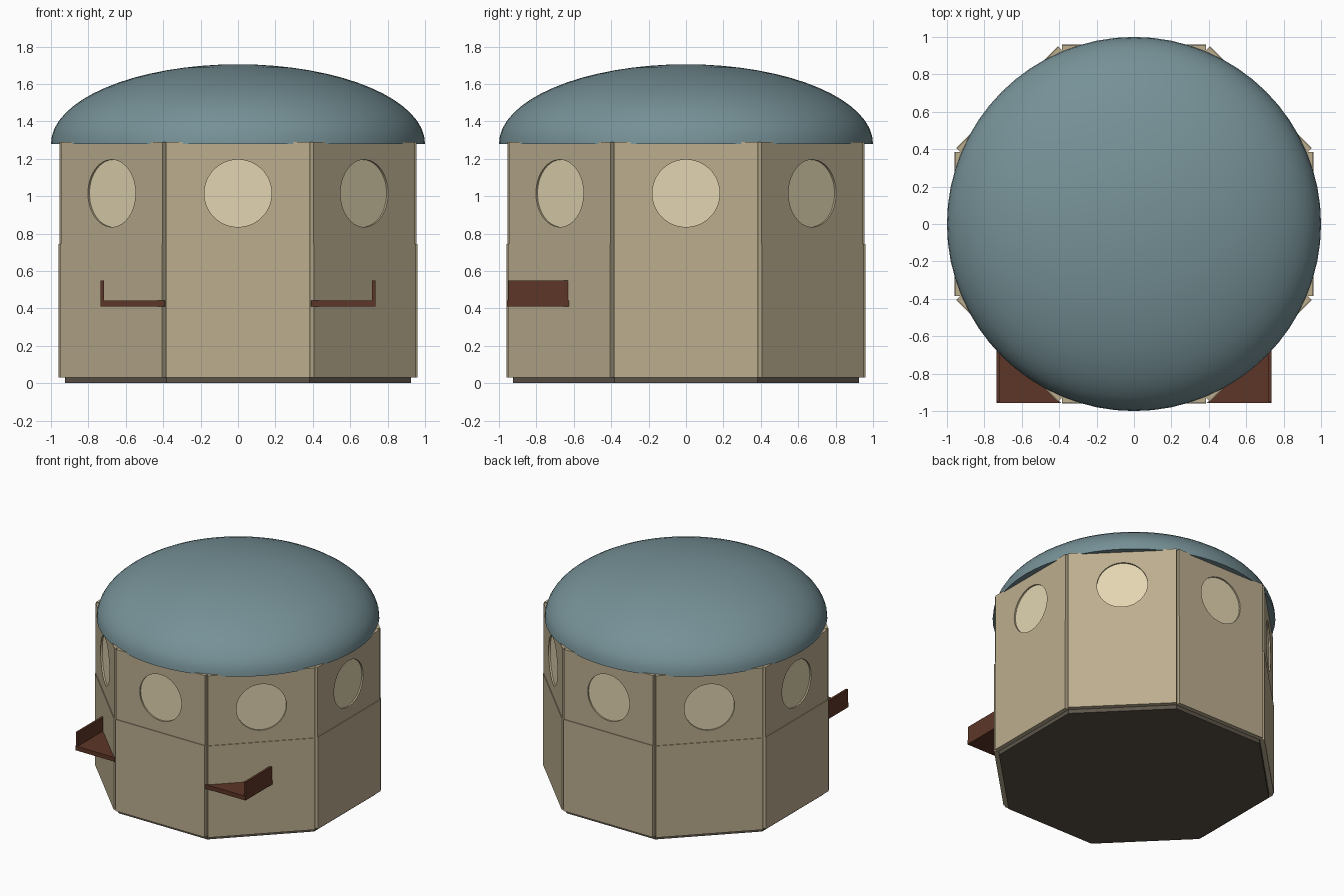
import bpy, bmesh, math
from mathutils import Matrix

cube = bpy.data.objects.get("Cube")
if cube:
    bpy.data.objects.remove(cube, do_unlink=True)


def material(name, rgb):
    """Flat material from 0-255 sRGB values."""
    color = [((c / 255 + 0.055) / 1.055) ** 2.4 for c in rgb] + [1]
    mat = bpy.data.materials.new(name)
    mat.use_nodes = True
    mat.diffuse_color = color
    mat.node_tree.nodes["Principled BSDF"].inputs["Base Color"].default_value = color
    return mat


WALL = material("sand wall", (188, 174, 143))
WINDOW = material("pale window", (226, 213, 177))
ROOF = material("slate blue roof", (118, 145, 151))
BASE = material("dark base", (92, 84, 73))
WOOD = material("dark wood", (93, 54, 39))


def finish(bm, name, mat, turn=0):
    bmesh.ops.recalc_face_normals(bm, faces=bm.faces)
    mesh = bpy.data.meshes.new(name)
    bm.to_mesh(mesh)
    bm.free()
    mesh.materials.append(mat)
    obj = bpy.data.objects.new(name, mesh)
    obj.rotation_euler.z = turn
    bpy.context.collection.objects.link(obj)
    return obj


def loop(bm, points):
    verts = [bm.verts.new(p) for p in points]
    return [bm.edges.new((a, b)) for a, b in zip(verts, verts[1:] + verts[:1])]


def solid(loops, depth, name, mat, turn=0):
    """Fill closed outlines (inner ones become holes) and extrude them."""
    bm = bmesh.new()
    edges = [e for points in loops for e in loop(bm, points)]
    bmesh.ops.triangle_fill(bm, edges=edges, use_beauty=True)
    ext = bmesh.ops.extrude_face_region(bm, geom=bm.faces[:])
    moved = [v for v in ext["geom"] if isinstance(v, bmesh.types.BMVert)]
    bmesh.ops.translate(bm, verts=moved, vec=depth)
    bmesh.ops.dissolve_limit(bm, angle_limit=0.01, verts=bm.verts, edges=bm.edges)
    return finish(bm, name, mat, turn)


def rect(half, z0, z1, y):
    return [(-half, y, z0), (half, y, z0), (half, y, z1), (-half, y, z1)]


def circle(radius, z, y, n=48):
    steps = [2 * math.pi * i / n for i in range(n)]
    return [(radius * math.cos(a), y, z + radius * math.sin(a)) for a in steps]


# Eight sides: lower panel, upper panel with a round hole, recessed window
HALF, THICK, MID, TOP = 0.385, 0.034, 0.745, 1.29
for i in range(8):
    turn = i * math.pi / 4
    solid([rect(HALF, 0.03, MID, -0.96)], (0, THICK, 0), f"lower_wall_{i}", WALL, turn)
    solid([rect(HALF, MID, TOP, -0.955), circle(0.18, 1.015, -0.955)],
          (0, THICK, 0), f"upper_wall_{i}", WALL, turn)
    solid([circle(0.18, 1.015, -0.943)], (0, 0.02, 0), f"window_{i}", WINDOW, turn)

# Octagonal base slab
corner = 0.925 / math.cos(math.pi / 8)
angles = [(i + 0.5) * math.pi / 4 for i in range(8)]
solid([[(corner * math.cos(a), corner * math.sin(a), 0) for a in angles]],
      (0, 0, 0.04), "base_slab", BASE)

# Flattened half-dome roof
bm = bmesh.new()
bmesh.ops.create_uvsphere(bm, u_segments=64, v_segments=32, radius=1)
bmesh.ops.bisect_plane(bm, geom=bm.verts[:] + bm.edges[:] + bm.faces[:], dist=1e-4,
                       plane_co=(0, 0, 0), plane_no=(0, 0, 1), clear_inner=True)
bmesh.ops.holes_fill(bm, edges=[e for e in bm.edges if e.is_boundary], sides=0)
bmesh.ops.transform(bm, verts=bm.verts,
                    matrix=Matrix.Translation((0, 0, 1.28)) @ Matrix.Diagonal((1, 1, 0.425, 1)))
roof = finish(bm, "dome_roof", ROOF)
bpy.ops.object.select_all(action="DESELECT")
roof.select_set(True)
bpy.context.view_layer.objects.active = roof
bpy.ops.object.shade_smooth_by_angle(angle=math.radians(40))

# Corner ledges with an upright board, on both front diagonals
for side, label in ((1, "left"), (-1, "right")):
    out = side * 0.735
    solid([[(side * 0.39, -0.957, 0.41), (out, -0.957, 0.41), (out, -0.625, 0.41)]],
          (0, 0, 0.033), f"{label}_ledge", WOOD)
    inner = side * 0.717
    solid([[(inner, -0.95, 0.443), (out, -0.95, 0.443),
            (out, -0.632, 0.443), (inner, -0.632, 0.443)]],
          (0, 0, 0.107), f"{label}_ledge_board", WOOD)
